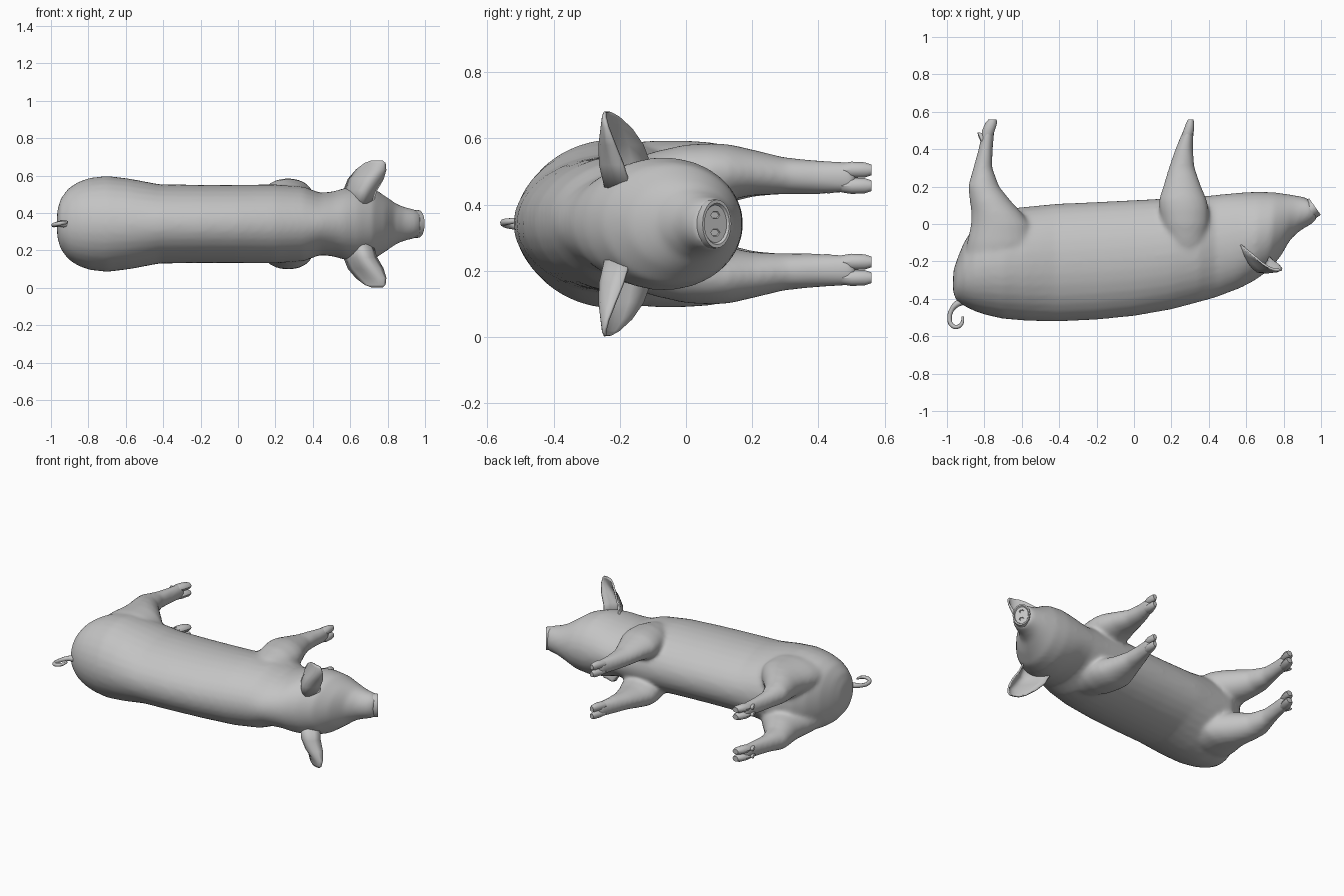
import bpy, bmesh, math
from mathutils import Vector

cube = bpy.data.objects.get("Cube")
if cube:
    bpy.data.objects.remove(cube, do_unlink=True)

MID = 0.342  # height of the animal's plane of symmetry

grey = bpy.data.materials.new("plain grey")
grey.use_nodes = True
COLOUR = (0.55, 0.55, 0.55, 1)
grey.diffuse_color = COLOUR
grey.node_tree.nodes["Principled BSDF"].inputs["Base Color"].default_value = COLOUR


def loft(bm, rings, sides=24):
    """Skin elliptical rings, each given as (centre, half axis, half axis)."""
    loops = []
    for c, a, b in rings:
        angles = [2 * math.pi * i / sides for i in range(sides)]
        loops.append([bm.verts.new(Vector(c) + Vector(a) * math.cos(t) + Vector(b) * math.sin(t))
                      for t in angles])
    for p, q in zip(loops, loops[1:]):
        for i in range(sides):
            j = (i + 1) % sides
            bm.faces.new((p[i], p[j], q[j], q[i]))
    bm.faces.new(loops[0])
    bm.faces.new(loops[-1])


def make(name, bm, angle=None):
    bmesh.ops.recalc_face_normals(bm, faces=bm.faces)
    me = bpy.data.meshes.new(name)
    bm.to_mesh(me)
    bm.free()
    ob = bpy.data.objects.new(name, me)
    bpy.context.collection.objects.link(ob)
    me.materials.append(grey)
    if angle:
        bpy.ops.object.select_all(action='DESELECT')
        ob.select_set(True)
        bpy.context.view_layer.objects.active = ob
        bpy.ops.object.shade_smooth_by_angle(angle=math.radians(angle))
    return ob


def trunk_ring(xt, yt, xb, yb, w):
    """Ring through a back point and a belly point, with half width w."""
    return (((xt + xb) / 2, (yt + yb) / 2, MID),
            ((xt - xb) / 2, (yt - yb) / 2, 0), (0, 0, w))


def leg_ring(s, y, x0, x1, zc, hz):
    return ((x0 + x1) / 2, y, MID + s * zc), ((x1 - x0) / 2, 0, 0), (0, 0, hz)


# Trunk and head: back x, back y, belly x, belly y, half width
TRUNK = [
    (-.968, -.36, -.966, -.25, .07), (-.953, -.405, -.943, -.18, .135),
    (-.905, -.44, -.91, -.10, .19), (-.85, -.467, -.86, -.02, .224), (-.79, -.487, -.80, .04, .246),
    (-.70, -.507, -.70, .08, .257), (-.58, -.517, -.58, .092, .242),
    (-.42, -.522, -.42, .108, .212), (-.20, -.512, -.20, .118, .209),
    (0, -.492, 0, .128, .209), (.20, -.457, .20, .138, .211),
    (.35, -.417, .35, .147, .20), (.44, -.392, .44, .156, .166),
    (.51, -.365, .51, .163, .174), (.57, -.342, .58, .169, .193), (.64, -.305, .66, .173, .202),
    (.72, -.25, .75, .17, .184), (.785, -.172, .82, .16, .138),
    (.835, -.085, .87, .152, .104), (.885, -.038, .90, .146, .09),
    (.95, 0, .92, .142, .08), (.982, .032, .929, .139, .075)]

# Legs: y, rear x, front x, sideways offset, half thickness
FRONT_LEG = [
    (-.20, .24, .35, .12, .06), (-.10, .18, .385, .14, .078), (0, .15, .40, .152, .088),
    (.08, .135, .40, .156, .088), (.13, .132, .39, .156, .085), (.20, .155, .36, .155, .07),
    (.30, .185, .325, .145, .056), (.40, .22, .316, .141, .052), (.50, .262, .32, .139, .048),
    (.515, .272, .318, .139, .04)]
HIND_LEG = [
    (-.32, -.85, -.62, .11, .09), (-.20, -.905, -.55, .13, .109), (-.10, -.893, -.53, .14, .112),
    (0, -.872, -.555, .146, .106), (.06, -.87, -.60, .148, .10), (.12, -.878, -.655, .15, .09),
    (.20, -.888, -.72, .152, .071), (.30, -.86, -.757, .145, .055), (.40, -.832, -.755, .141, .051),
    (.50, -.812, -.745, .139, .048), (.515, -.803, -.745, .139, .04)]

bm = bmesh.new()
loft(bm, [trunk_ring(*r) for r in TRUNK], 32)
for s in (1, -1):
    for leg in (FRONT_LEG, HIND_LEG):
        loft(bm, [leg_ring(s, *r) for r in leg])
body = make("body_and_legs", bm)
remesh = body.modifiers.new("fuse", 'REMESH')
remesh.mode = 'VOXEL'
remesh.voxel_size = 0.012
remesh.use_smooth_shade = True
smooth = body.modifiers.new("soften", 'SMOOTH')
smooth.factor = 0.5
smooth.iterations = 12

# Cloven hooves: two touching toes per leg, with dewclaws on the hind legs
FRONT_TOE = [(.47, .255, .312), (.50, .264, .321), (.54, .279, .322), (.56, .29, .317)]
HIND_TOE = [(.47, -.815, -.755), (.50, -.812, -.744), (.54, -.795, -.732), (.56, -.777, -.735)]
for label, toe in (("front", FRONT_TOE), ("hind", HIND_TOE)):
    for side, s in (("left", 1), ("right", -1)):
        bm = bmesh.new()
        for k in (-1, 1):
            widths = (.021, .026, .024, .017)
            loft(bm, [leg_ring(s, y, a, b, .139 + k * .024, w)
                      for (y, a, b), w in zip(toe, widths)], 10)
            if label == "hind":
                loft(bm, [leg_ring(s, .44, -.82, -.78, .139 + k * .022, .014),
                          leg_ring(s, .475, -.835, -.80, .139 + k * .024, .012),
                          leg_ring(s, .488, -.836, -.82, .139 + k * .024, .005)], 8)
        make(f"{label}_hoof_{side}", bm, 40)

# Snout: a rimmed, dished disc with two nostrils
c, a, b = (Vector(v) for v in trunk_ring(.998, .05, .936, .137, .073))
out = Vector((-a.y, a.x, 0)).normalized()
bm = bmesh.new()
loft(bm, [(c - out * .03, a * 1.0, b * 1.02), (c - out * .01, a * 1.02, b * 1.02), (c, a, b),
          (c, a * .86, b * .86), (c - out * .008, a * .78, b * .78)], 24)
snout = make("snout", bm, 35)
bm = bmesh.new()
for s in (1, -1):
    p = c + b * (.36 * s)
    loft(bm, [(p - out * .024, a * .15, b * .10), (p + out * .02, a * .6, b * .3)], 6)
cutter = make("nostril_cutter", bm)
cutter.hide_render = True
cut = snout.modifiers.new("nostrils", 'BOOLEAN')
cut.operation = 'DIFFERENCE'
cut.object = cutter
bpy.ops.object.select_all(action='DESELECT')
snout.select_set(True)
bpy.context.view_layer.objects.active = snout
bpy.ops.object.modifier_apply(modifier=cut.name)
bpy.data.objects.remove(cutter, do_unlink=True)

# Ears: scooped flaps; offset, then x y of rear edge, scoop control and front edge
EAR = [
    (.10, .57, -.11, .65, -.34, .715, -.165), (.18, .568, -.108, .665, -.36, .74, -.19),
    (.24, .592, -.13, .70, -.335, .775, -.215), (.29, .635, -.165, .75, -.295, .79, -.235),
    (.325, .68, -.205, .745, -.262, .787, -.245), (.338, .715, -.228, .745, -.245, .772, -.243)]
for side, s in (("left", 1), ("right", -1)):
    bm = bmesh.new()
    rows = []
    for z, *xy in EAR:
        rear, scoop, front = (Vector((xy[i], xy[i + 1], MID + s * z)) for i in (0, 2, 4))
        row = []
        for i in range(9):
            t = i / 8
            row.append(bm.verts.new(rear * (1 - t) ** 2 + scoop * (2 * t * (1 - t)) + front * t * t))
        rows.append(row)
    for p, q in zip(rows, rows[1:]):
        for i in range(8):
            bm.faces.new((p[i], p[i + 1], q[i + 1], q[i]))
    ear = make(f"ear_{side}", bm, 60)
    thick = ear.modifiers.new("thickness", 'SOLIDIFY')
    thick.thickness = 0.01
    thick.offset = 0

# Curly tail
TAIL = [(-.91, -.41, 0, 1.6), (-.95, -.43, 0, 1.3), (-.975, -.46, -.004, 1), (-.986, -.50, -.006, .95),
        (-.975, -.54, -.002, .9), (-.945, -.55, .004, .85), (-.92, -.53, .008, .75),
        (-.915, -.495, .01, .5)]
curve = bpy.data.curves.new("tail", 'CURVE')
curve.dimensions = '3D'
curve.bevel_depth = 0.013
curve.bevel_resolution = 2
curve.resolution_u = 5
curve.use_fill_caps = True
spline = curve.splines.new('BEZIER')
spline.bezier_points.add(len(TAIL) - 1)
for pt, (x, y, z, r) in zip(spline.bezier_points, TAIL):
    pt.co = (x, y, MID + z)
    pt.radius = r
    pt.handle_left_type = pt.handle_right_type = 'AUTO'
curve.materials.append(grey)
bpy.context.collection.objects.link(bpy.data.objects.new("tail", curve))
